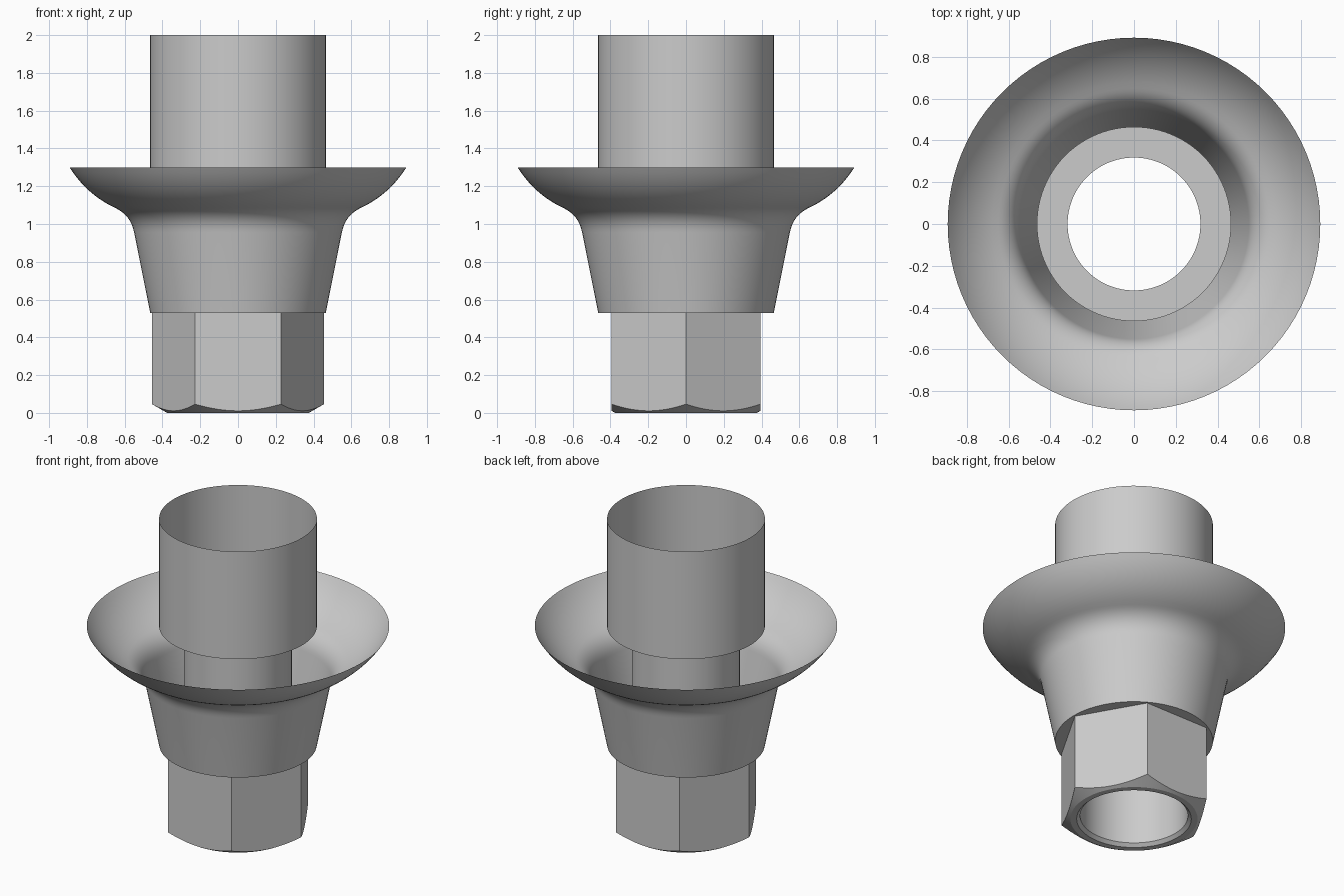
import bpy
import bmesh
from math import cos, sin, pi, radians
from mathutils import Vector

SEG = 96
TUBE_R, BORE_R = 0.465, 0.318
SHOULDER_Z, NECK_Z = 1.30, 0.53

cube = bpy.data.objects.get("Cube")
if cube:
    bpy.data.objects.remove(cube)

metal = bpy.data.materials.new("grey metal")
metal.use_nodes = True
GREY = (0.6, 0.6, 0.6, 1)
metal.diffuse_color = GREY
metal.node_tree.nodes["Principled BSDF"].inputs["Base Color"].default_value = GREY


def ring_surface(name, profile):
    """Sweep a profile round z; profile(angle) gives (radius, z) pairs."""
    bm = bmesh.new()
    columns = []
    for i in range(SEG):
        a = 2 * pi * i / SEG
        columns.append([bm.verts.new((r * cos(a), r * sin(a), z)) for r, z in profile(a)])
    for i, col in enumerate(columns):
        nxt = columns[(i + 1) % SEG]
        for j in range(len(col) - 1):
            bm.faces.new((col[j], nxt[j], nxt[j + 1], col[j + 1]))
    mesh = bpy.data.meshes.new(name)
    bm.to_mesh(mesh)
    bm.free()
    mesh.materials.append(metal)
    obj = bpy.data.objects.new(name, mesh)
    bpy.context.collection.objects.link(obj)
    bpy.ops.object.select_all(action="DESELECT")
    obj.select_set(True)
    bpy.context.view_layer.objects.active = obj
    bpy.ops.object.shade_smooth_by_angle(angle=radians(25))
    return obj


def arc(start, control, end, steps=10):
    """Quadratic curve between two profile points."""
    p, c, q = Vector(start), Vector(control), Vector(end)
    return [tuple(p * (1 - t) ** 2 + c * 2 * t * (1 - t) + q * t * t)
            for t in (k / steps for k in range(steps + 1))]


# Upper sleeve with its inner ledge
sleeve = [(BORE_R, SHOULDER_Z), (TUBE_R, SHOULDER_Z), (TUBE_R, 2)]
ring_surface("upper_sleeve", lambda a: sleeve)

# Thin flared collar running down into the tapered neck
collar = [(TUBE_R, NECK_Z)]
collar += arc((0.55, 0.955), (0.567, 1.046), (0.65, 1.085))
collar += arc((0.65, 1.085), (0.80, 1.155), (0.892, SHOULDER_Z))[1:]
ring_surface("flared_collar", lambda a: collar)

# Through bore with a small lead-in chamfer
bore = [(BORE_R, SHOULDER_Z), (BORE_R, 0.02), (0.338, 0)]
ring_surface("bore_wall", lambda a: list(reversed(bore)))


# Hexagonal base with a conical chamfer round its lower end
def hex_profile(a):
    face_angle = (a % (pi / 3)) - pi / 6
    r = 0.394 / cos(face_angle)
    chamfer_z = (r - 0.375) * 0.577
    return [(0.338, 0), (0.375, 0), (r, chamfer_z), (r, NECK_Z), (TUBE_R, NECK_Z)]


ring_surface("hex_base", hex_profile)
